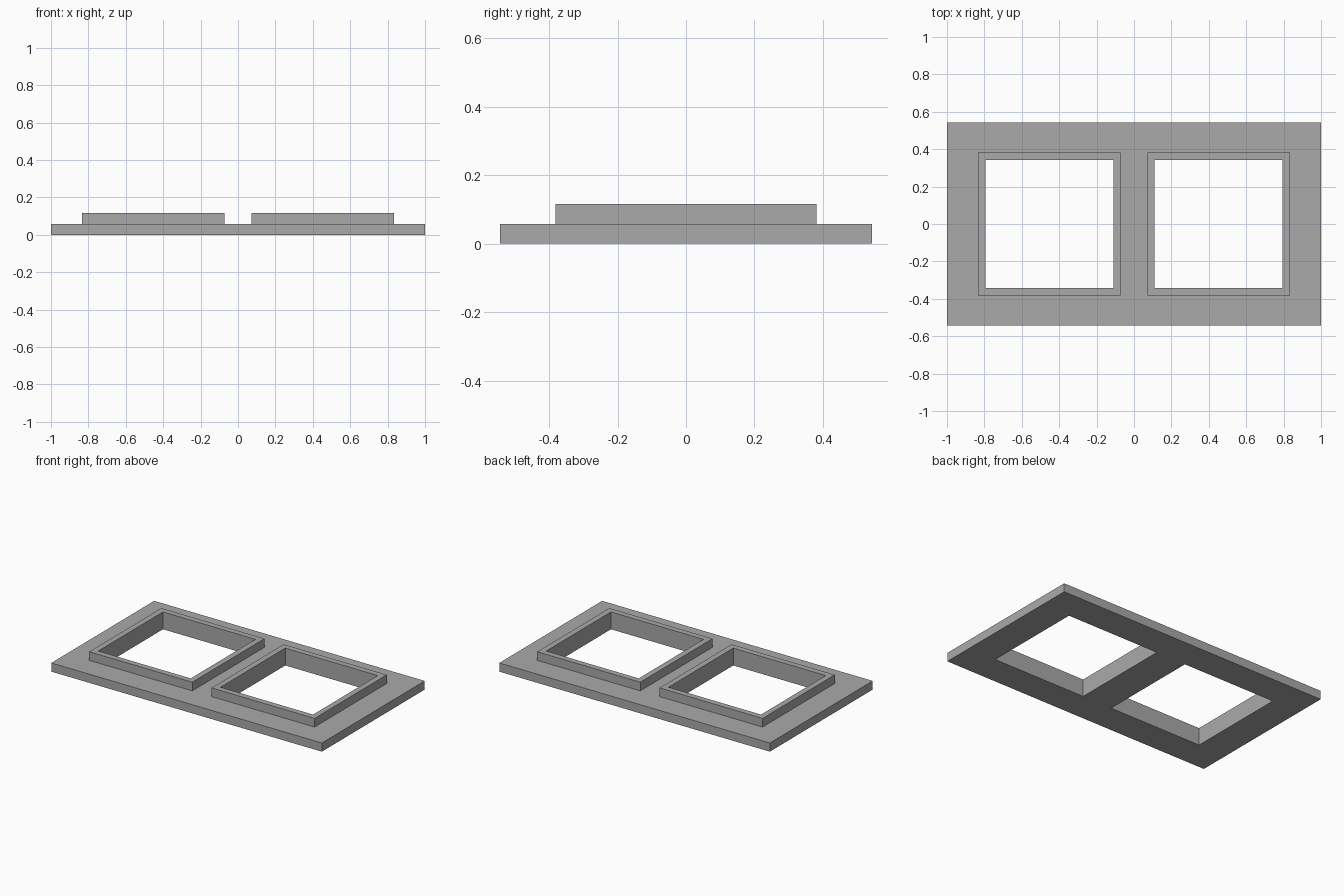
import bpy
import bmesh

if "Cube" in bpy.data.objects:
    bpy.data.objects.remove(bpy.data.objects["Cube"], do_unlink=True)

BASE_TOP, RIM_TOP = 0.058, 0.116
HALF_DEPTH = 0.543
CENTRE_X, RIM_HALF, HOLE_HALF = 0.452, 0.381, 0.342

grey = bpy.data.materials.new("plain grey")
grey.use_nodes = True
colour = (0.4, 0.4, 0.4, 1)
grey.diffuse_color = colour
grey.node_tree.nodes["Principled BSDF"].inputs["Base Color"].default_value = colour


def box(bm, x0, x1, y0, y1, z0, z1):
    """Add an axis-aligned box to the mesh."""
    made = bmesh.ops.create_cube(bm, size=1)["verts"]
    bmesh.ops.scale(bm, vec=(x1 - x0, y1 - y0, z1 - z0), verts=made)
    bmesh.ops.translate(bm, vec=((x0 + x1) / 2, (y0 + y1) / 2, (z0 + z1) / 2), verts=made)


def add_object(name, bm):
    mesh = bpy.data.meshes.new(name)
    bm.to_mesh(mesh)
    bm.free()
    mesh.materials.append(grey)
    obj = bpy.data.objects.new(name, mesh)
    bpy.context.collection.objects.link(obj)
    return obj


# Cutter for the two square openings
bm = bmesh.new()
for side in (-1, 1):
    cx = side * CENTRE_X
    box(bm, cx - HOLE_HALF, cx + HOLE_HALF, -HOLE_HALF, HOLE_HALF, -1, 1)
cutter = add_object("opening_cutter", bm)
cutter.hide_render = True
cutter.hide_viewport = True
cutter.display_type = "WIRE"

# Base plate with a raised rim block over each opening
bm = bmesh.new()
box(bm, -1, 1, -HALF_DEPTH, HALF_DEPTH, 0, BASE_TOP)
plate = add_object("base_plate", bm)
parts = [plate]
for name, side in (("right_rim", -1), ("left_rim", 1)):
    bm = bmesh.new()
    cx = side * CENTRE_X
    box(bm, cx - RIM_HALF, cx + RIM_HALF, -RIM_HALF, RIM_HALF, BASE_TOP, RIM_TOP)
    parts.append(add_object(name, bm))

# Cut the openings straight through every part
for part in parts:
    cut = part.modifiers.new("openings", "BOOLEAN")
    cut.operation = "DIFFERENCE"
    cut.solver = "EXACT"
    cut.object = cutter
